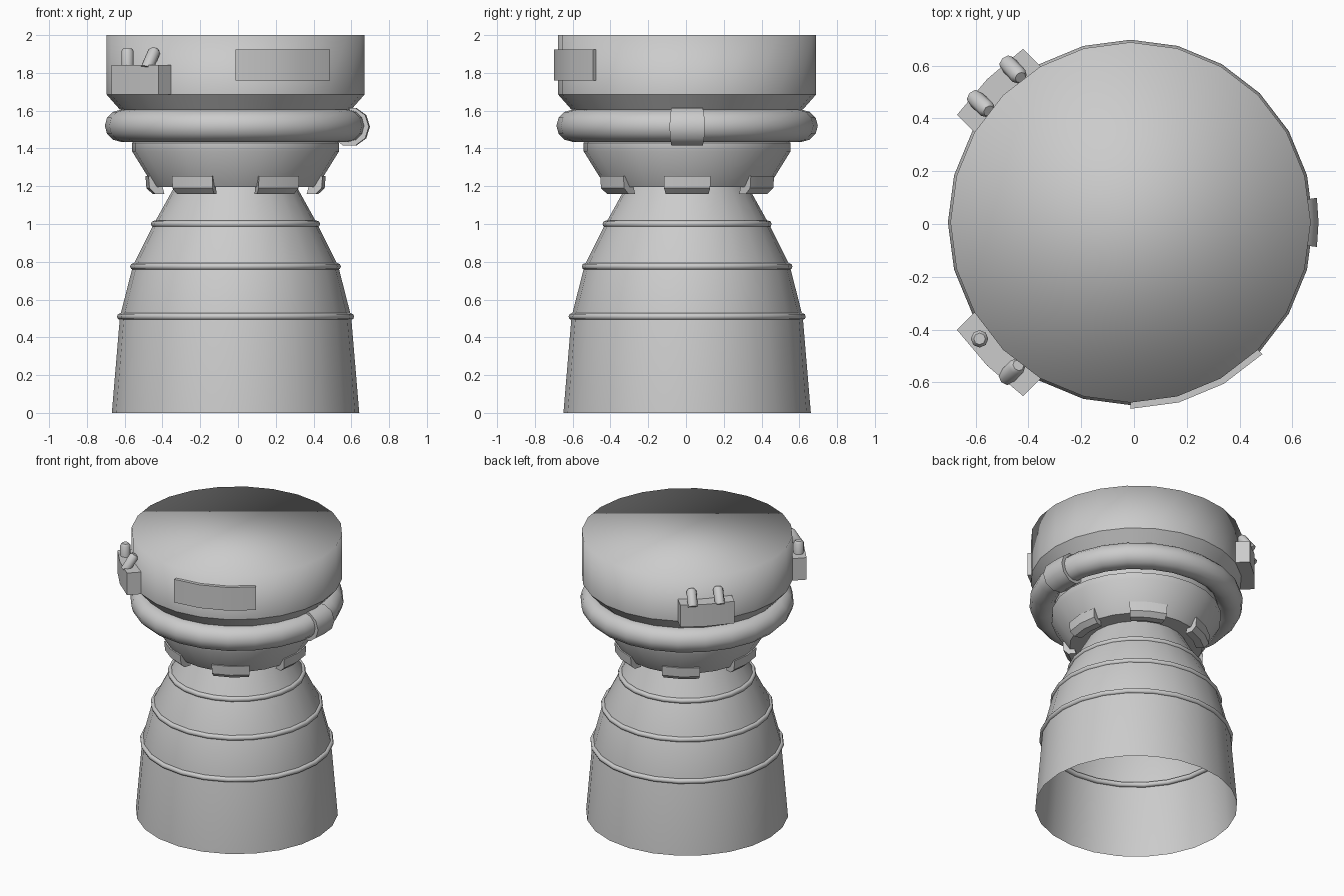
import bpy, bmesh, math
from mathutils import Vector

if "Cube" in bpy.data.objects:
    bpy.data.objects.remove(bpy.data.objects["Cube"])

CX, CY = -0.013, 0.006          # engine axis
SIDES = 24

metal = bpy.data.materials.new("grey_metal")
metal.diffuse_color = (0.6, 0.6, 0.6, 1)
metal.use_nodes = True
metal.node_tree.nodes["Principled BSDF"].inputs["Base Color"].default_value = metal.diffuse_color


def finish(bm, name, angle=35):
    """Turn a bmesh into an object, smooth except over sharp edges."""
    bmesh.ops.recalc_face_normals(bm, faces=bm.faces)
    for f in bm.faces:
        f.smooth = True
    for e in bm.edges:
        if len(e.link_faces) == 2:
            e.smooth = e.calc_face_angle() < math.radians(angle)
    me = bpy.data.meshes.new(name)
    bm.to_mesh(me)
    bm.free()
    me.materials.append(metal)
    ob = bpy.data.objects.new(name, me)
    bpy.context.collection.objects.link(ob)
    return ob


def lathe(name, profile, start=0, sweep=360, steps=SIDES, loop=False,
          cap_first=False, cap_last=False, angle=35):
    """Revolve (radius, z) points about the axis; partial sweeps get end caps."""
    bm = bmesh.new()
    full = sweep == 360
    cols = []
    for i in range(steps if full else steps + 1):
        a = math.radians(start + sweep * i / steps)
        cols.append([bm.verts.new((CX + r * math.cos(a), CY + r * math.sin(a), z))
                     for r, z in profile])
    n = len(profile)
    for i in range(steps):
        a, b = cols[i], cols[(i + 1) % len(cols)]
        for j in range(n if loop else n - 1):
            k = (j + 1) % n
            bm.faces.new((a[j], b[j], b[k], a[k]))
    if not full:
        bm.faces.new(cols[0])
        bm.faces.new(cols[-1])
    if cap_first:
        bm.faces.new([c[0] for c in cols])
    if cap_last:
        bm.faces.new([c[-1] for c in cols])
    return finish(bm, name, angle)


def circle(r0, z0, rad, n):
    return [(r0 + rad * math.cos(2 * math.pi * i / n),
             z0 + rad * math.sin(2 * math.pi * i / n)) for i in range(n)]


# Bell nozzle and its three stiffening bands
lathe("nozzle", [(0.655, 0), (0.612, 0.51), (0.543, 0.78), (0.433, 1.0), (0.322, 1.2)])
for i, (r, z) in enumerate([(0.61, 0.51), (0.54, 0.775), (0.43, 1.0)]):
    lathe(f"nozzle_band_{i + 1}", circle(r, z, 0.018, 8), loop=True, angle=50)

# Collar above the nozzle, with the neck hidden behind the pipe
lathe("collar", [(0.43, 1.195), (0.548, 1.385), (0.548, 1.43), (0.53, 1.44), (0.53, 1.62)],
      cap_first=True)

# Six curved brackets round the collar's lower edge
bracket = [(0.477, 1.255), (0.472, 1.19), (0.44, 1.16), (0.39, 1.16), (0.40, 1.195), (0.45, 1.255)]
for i in range(6):
    lathe(f"collar_bracket_{i + 1}", bracket, start=60 * i - 15, sweep=30, steps=2, loop=True)

# Ring pipe and the clamp on its right side
lathe("ring_pipe", circle(0.607, 1.52, 0.085, 12), loop=True, angle=50)
lathe("pipe_clamp", circle(0.607, 1.515, 0.105, 10), start=-7.5, sweep=15, steps=2,
      loop=True, angle=50)

# Upper drum: sides blend smoothly into the flat top; chamfer below
lathe("drum", [(0.6825, 1.685), (0.6825, 2.0)], cap_last=True, angle=180)
lathe("drum_chamfer", [(0.6825, 1.685), (0.612, 1.605), (0.53, 1.605)])

# Curved cover plate on the drum's front
lathe("cover_plate", [(0.67, 1.76), (0.706, 1.76), (0.706, 1.925), (0.67, 1.925)],
      start=270, sweep=45, steps=3, loop=True)


def side_box(name, direction):
    """Box with a slightly bowed outer face, facing out along a direction."""
    a = math.radians(direction)
    out, side = Vector((math.cos(a), math.sin(a))), Vector((-math.sin(a), math.cos(a)))
    outline = [(0.60, -0.177), (0.753, -0.177), (0.768, 0), (0.753, 0.177), (0.60, 0.177)]
    bm = bmesh.new()
    rings = []
    for z in (1.685, 1.842):
        rings.append([bm.verts.new((*(Vector((CX, CY)) + out * u + side * v), z))
                      for u, v in outline])
        bm.faces.new(rings[-1])
    for i in range(5):
        j = (i + 1) % 5
        bm.faces.new((rings[0][i], rings[0][j], rings[1][j], rings[1][i]))
    finish(bm, name, 10)


def peg(name, base, top):
    """Short eight-sided peg with a bevelled tip."""
    base, top = Vector(base), Vector(top)
    axis = top - base
    turn = axis.to_track_quat('Z', 'Y')
    bm = bmesh.new()
    rings = []
    for t, r in ((-0.2, 0.033), (0.85, 0.033), (1.0, 0.022)):
        rings.append([bm.verts.new(base + axis * t + turn @ Vector(
            (r * math.cos(k * math.pi / 4), r * math.sin(k * math.pi / 4), 0)))
            for k in range(8)])
    for lo, hi in zip(rings, rings[1:]):
        for k in range(8):
            m = (k + 1) % 8
            bm.faces.new((lo[k], lo[m], hi[m], hi[k]))
    bm.faces.new(rings[0])
    bm.faces.new(rings[-1])
    finish(bm, name, 50)


# Two side boxes at the left, front and back, each with two pegs
side_box("back_side_box", 135)
side_box("front_side_box", 225)
peg("back_peg_1", (-0.472, 0.60, 1.84), (-0.43, 0.555, 1.92))
peg("back_peg_2", (-0.595, 0.47, 1.84), (-0.55, 0.428, 1.92))
peg("front_peg_1", (-0.585, -0.435, 1.84), (-0.585, -0.435, 1.93))
peg("front_peg_2", (-0.475, -0.572, 1.84), (-0.438, -0.535, 1.925))
